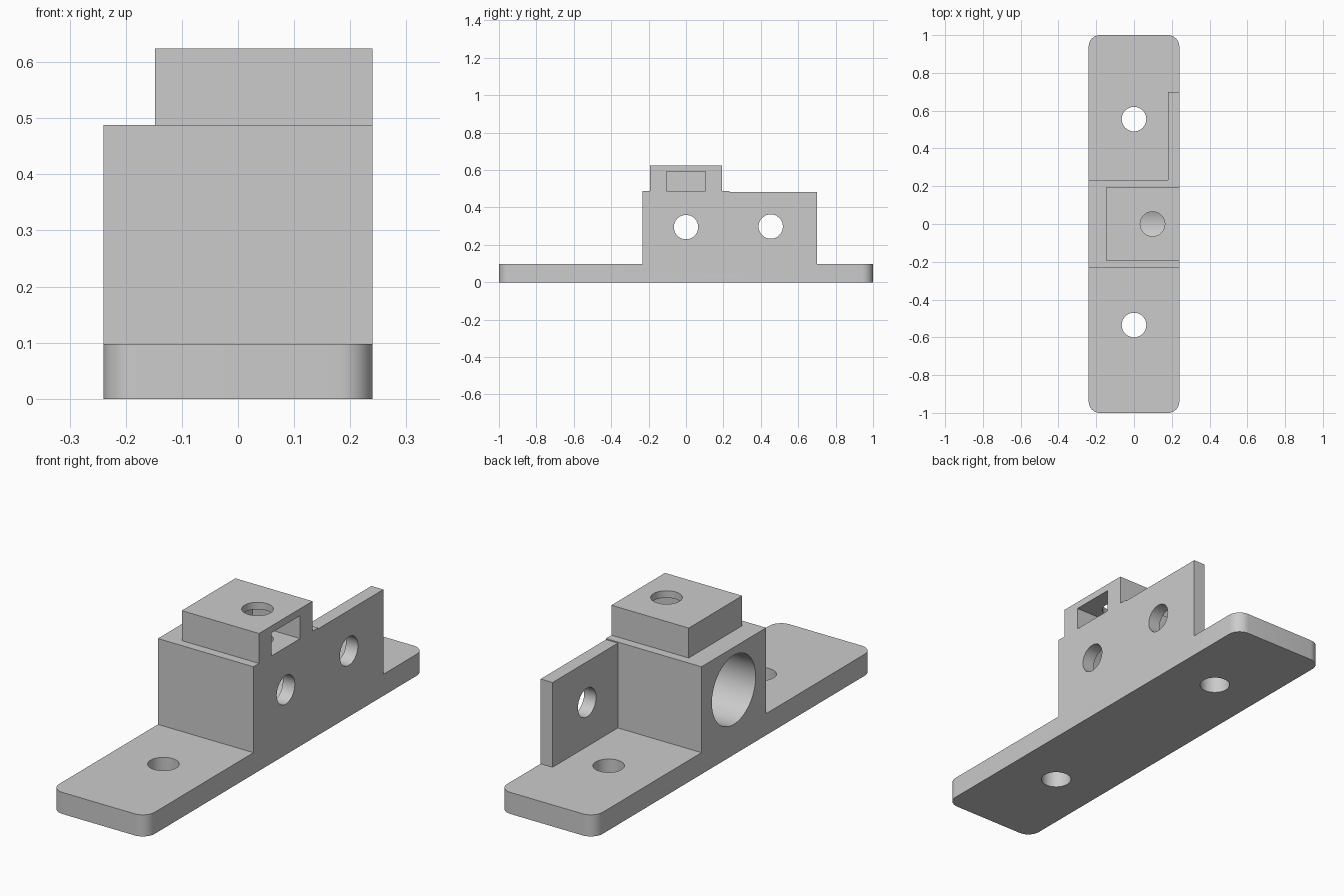
import bpy
import bmesh
import math
from mathutils import Matrix, Vector

cube = bpy.data.objects.get("Cube")
if cube:
    bpy.data.objects.remove(cube, do_unlink=True)

# Single grey material
grey = bpy.data.materials.new("plain grey")
grey.use_nodes = True
colour = (0.6, 0.6, 0.6, 1)
grey.diffuse_color = colour
grey.node_tree.nodes["Principled BSDF"].inputs["Base Color"].default_value = colour


def finish(bm, name):
    mesh = bpy.data.meshes.new(name)
    bm.to_mesh(mesh)
    bm.free()
    mesh.materials.append(grey)
    obj = bpy.data.objects.new(name, mesh)
    bpy.context.collection.objects.link(obj)
    return obj


def box(name, low, high, corner=0):
    low, high = Vector(low), Vector(high)
    bm = bmesh.new()
    bmesh.ops.create_cube(bm, size=1)
    bmesh.ops.scale(bm, vec=high - low, verts=bm.verts)
    bmesh.ops.translate(bm, vec=(low + high) / 2, verts=bm.verts)
    if corner:
        upright = [e for e in bm.edges
                   if abs(e.verts[0].co.z - e.verts[1].co.z) > 0.01]
        bmesh.ops.bevel(bm, geom=upright, offset=corner, segments=10,
                        profile=0.5, affect='EDGES')
    return finish(bm, name)


def cylinder(name, centre, radius, length, axis='Z'):
    bm = bmesh.new()
    bmesh.ops.create_cone(bm, cap_ends=True, segments=64, radius1=radius,
                          radius2=radius, depth=length)
    if axis == 'X':
        bmesh.ops.rotate(bm, matrix=Matrix.Rotation(math.pi / 2, 3, 'Y'),
                         verts=bm.verts)
    bmesh.ops.translate(bm, vec=centre, verts=bm.verts)
    return finish(bm, name)


def combine(target, tool, operation):
    mod = target.modifiers.new(tool.name, 'BOOLEAN')
    mod.operation = operation
    mod.solver = 'EXACT'
    mod.object = tool
    bpy.context.view_layer.objects.active = target
    bpy.ops.object.modifier_apply(modifier=mod.name)
    bpy.data.objects.remove(tool, do_unlink=True)


W = 0.24      # half width
WALL = 0.18   # inner face of the side wall
HOLE = 0.065  # screw hole radius

# Base plate with rounded corners, joined to the block, wall and raised top
body = box("mounting_bracket", (-W, -1, 0), (W, 1, 0.098), corner=0.06)
for part in (
    box("centre_block", (-W, -0.232, 0.05), (W, 0.232, 0.488)),
    box("side_wall", (WALL, 0.1, 0.05), (W, 0.7, 0.483)),
    box("raised_top", (-0.148, -0.192, 0.4), (W, 0.192, 0.624)),
):
    combine(body, part, 'UNION')

# Large blind bore, nut slot and screw holes
for cutter in (
    cylinder("bore", (WALL - 0.3, 0, 0.295), 0.157, 0.6, 'X'),
    box("nut_slot", (0, -0.103, 0.488), (0.4, 0.103, 0.592)),
    cylinder("top_hole", (0.098, 0, 0.55), HOLE, 0.5),
    cylinder("block_hole", (0.2, 0, 0.295), HOLE, 0.3, 'X'),
    cylinder("wall_hole", (0.2, 0.453, 0.298), HOLE, 0.3, 'X'),
    cylinder("back_base_hole", (0, 0.555, 0.05), HOLE, 0.3),
    cylinder("front_base_hole", (0, -0.535, 0.05), HOLE, 0.3),
):
    combine(body, cutter, 'DIFFERENCE')

# Smooth rounded walls, crisp edges
bpy.ops.object.select_all(action='DESELECT')
body.select_set(True)
bpy.context.view_layer.objects.active = body
bpy.ops.object.shade_smooth_by_angle(angle=math.radians(30))
